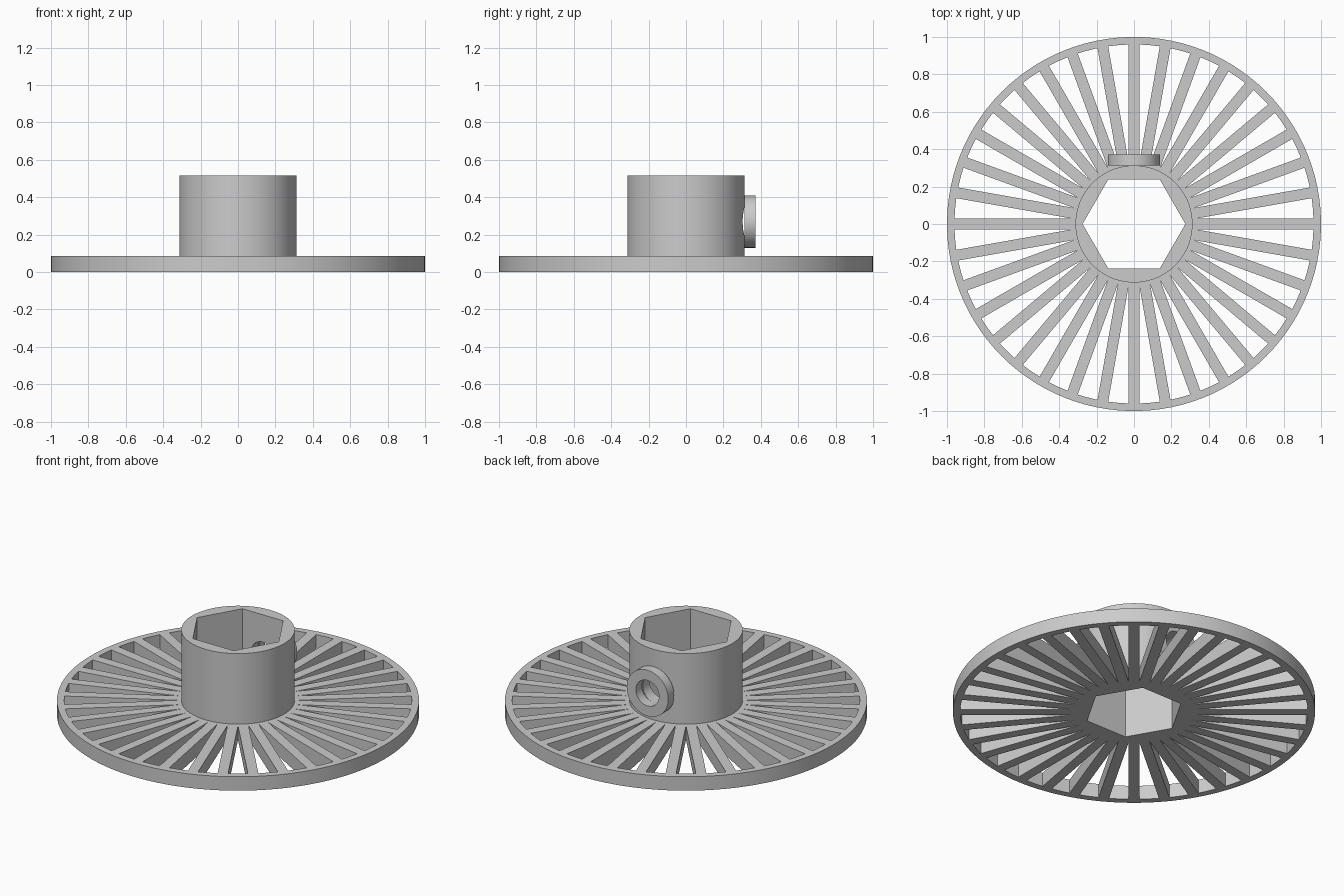
import bpy, bmesh
from math import sin, cos, asin, radians, pi
from mathutils import Matrix, Vector

if "Cube" in bpy.data.objects:
    bpy.data.objects.remove(bpy.data.objects["Cube"])

SPOKES = 36
STEP = 2 * pi / SPOKES
PLATE, TOP = 0.085, 0.515        # plate thickness, hub height
RIM_IN, HALF = 0.96, 0.029       # rim inner radius, half spoke width
HUB_R, HEX_R = 0.313, 0.275
BOSS_Z, BOSS_R, BORE_R = 0.27, 0.14, 0.078

grey = bpy.data.materials.new("plain grey")
grey.use_nodes = True
colour = (0.6, 0.6, 0.6, 1)
grey.diffuse_color = colour
grey.node_tree.nodes["Principled BSDF"].inputs["Base Color"].default_value = colour


def polar(r, a):
    return Vector((r * cos(a), r * sin(a), 0))


def hexagon(a):
    """Point of the hexagonal bore at angle a."""
    local = a % (pi / 3) - pi / 6
    return polar(HEX_R * cos(pi / 6) / cos(local), a)


def solid(name, polygons, z0, z1):
    """Weld flat polygons and extrude them into a closed solid."""
    bm = bmesh.new()
    for poly in polygons:
        bm.faces.new([bm.verts.new(p + Vector((0, 0, z0))) for p in poly])
    bmesh.ops.remove_doubles(bm, verts=bm.verts, dist=1e-5)
    top = bmesh.ops.extrude_face_region(bm, geom=bm.faces[:], use_keep_orig=True)
    for v in top["geom"]:
        if isinstance(v, bmesh.types.BMVert):
            v.co.z = z1
    bmesh.ops.recalc_face_normals(bm, faces=bm.faces)
    return finish(name, bm)


def finish(name, bm):
    mesh = bpy.data.meshes.new(name)
    bm.to_mesh(mesh)
    bm.free()
    mesh.materials.append(grey)
    obj = bpy.data.objects.new(name, mesh)
    bpy.context.collection.objects.link(obj)
    return obj


def smooth(obj):
    bpy.ops.object.select_all(action="DESELECT")
    obj.select_set(True)
    bpy.context.view_layer.objects.active = obj
    bpy.ops.object.shade_smooth_by_angle(angle=radians(25))


# Spoked plate: rim, tapering slots and hexagonal centre
apex = HALF / sin(STEP / 2)
d = STEP / 2 - asin(HALF / RIM_IN)
faces = []
for i in range(SPOKES):
    mid = i * STEP
    a, b = mid - STEP / 2, mid + STEP / 2
    cuts = [a, a + d, b - d, b]
    for s, e in zip(cuts, cuts[1:]):
        faces.append([polar(RIM_IN, s), polar(1, s), polar(1, e), polar(RIM_IN, e)])
    faces.append([polar(apex, a), polar(RIM_IN, a + d),
                  polar(RIM_IN, b - d), polar(apex, b)])
    faces.append([hexagon(a), polar(apex, a), polar(apex, b), hexagon(b), hexagon(mid)])
smooth(solid("spoked_plate", faces, 0, PLATE))

# Hub: round outside, hexagonal bore
count = 72
angles = [2 * pi * i / count for i in range(count + 1)]
faces = [[hexagon(s), polar(HUB_R, s), polar(HUB_R, e), hexagon(e)]
         for s, e in zip(angles, angles[1:])]
hub = solid("hub", faces, PLATE, TOP)

# Screw hole through the back wall of the hub
bm = bmesh.new()
bmesh.ops.create_cone(bm, cap_ends=True, segments=48, radius1=BORE_R, radius2=BORE_R, depth=0.3,
                      matrix=Matrix.Translation((0, 0.3, BOSS_Z)) @ Matrix.Rotation(pi / 2, 4, "X"))
cutter = finish("screw_hole_cutter", bm)
cutter.hide_render = True
cutter.hide_set(True)
cut = hub.modifiers.new("screw hole", "BOOLEAN")
cut.operation, cut.object, cut.solver = "DIFFERENCE", cutter, "EXACT"
smooth(hub)

# Raised ring around the screw hole
angles = [2 * pi * i / 48 for i in range(49)]
faces = [[polar(BORE_R, s), polar(BOSS_R, s), polar(BOSS_R, e), polar(BORE_R, e)]
         for s, e in zip(angles, angles[1:])]
ring = solid("screw_ring", faces, 0, 0.058)
ring.rotation_euler.x = -pi / 2
ring.location = (0, 0.313, BOSS_Z)
smooth(ring)
